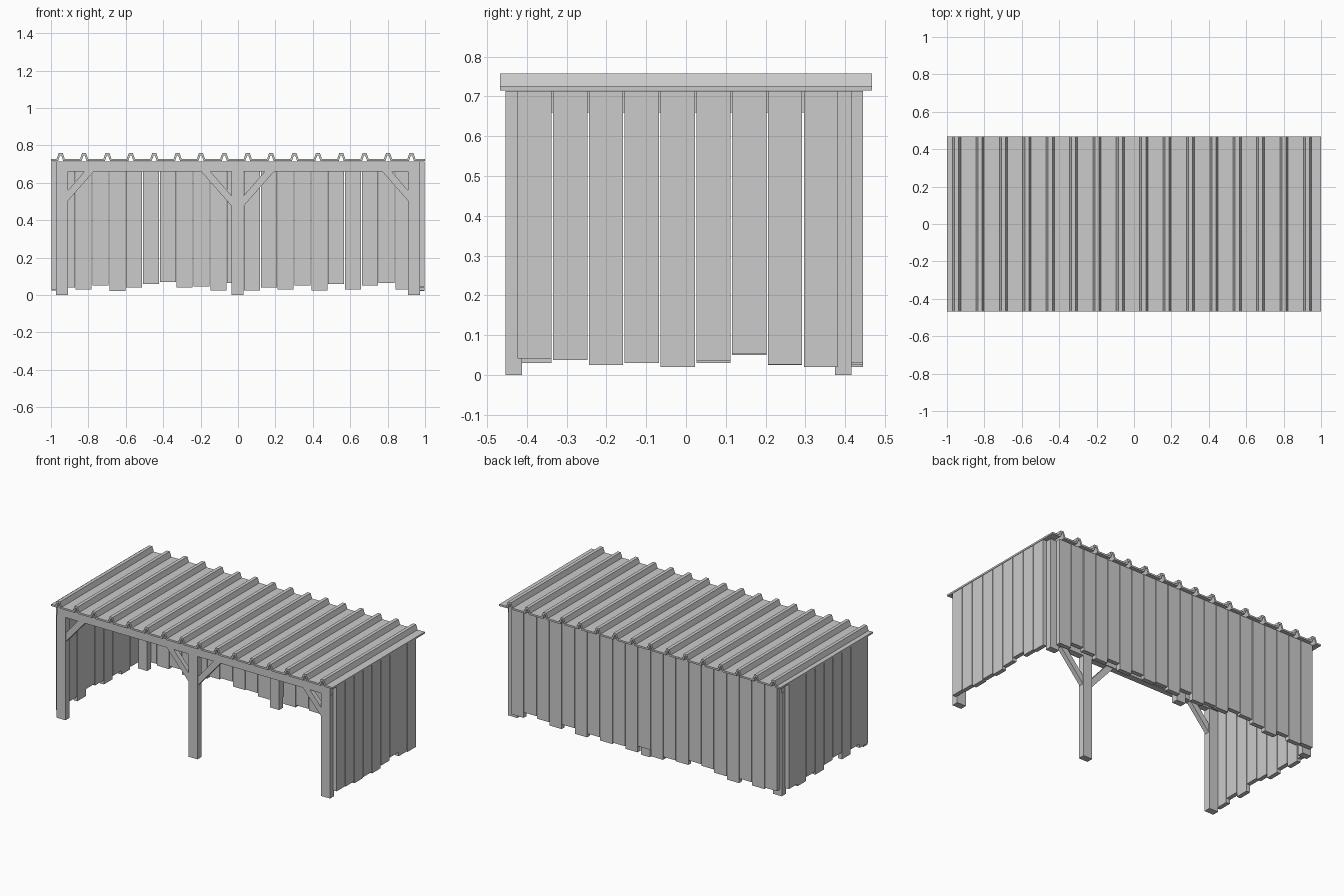
import bpy

if "Cube" in bpy.data.objects:
    bpy.data.objects.remove(bpy.data.objects["Cube"])


def mesh(name, verts, faces):
    me = bpy.data.meshes.new(name)
    me.from_pydata(verts, [], faces)
    me.update()
    ob = bpy.data.objects.new(name, me)
    bpy.context.collection.objects.link(ob)
    return ob


def prism(name, profile, y0, y1):
    """Extrude an anticlockwise x-z profile from y0 to y1."""
    n = len(profile)
    verts = [(x, y, z) for y in (y0, y1) for x, z in profile]
    faces = [tuple(range(n)), tuple(range(2 * n - 1, n - 1, -1))]
    faces += [(i, i + n, (i + 1) % n + n, (i + 1) % n) for i in range(n)]
    return mesh(name, verts, faces)


def box(name, x0, x1, y0, y1, z0, z1):
    return prism(name, [(x0, z0), (x1, z0), (x1, z1), (x0, z1)], y0, y1)


def brace(name, x, side, z, y0, y1):
    """Diagonal knee brace from a post face up to the beam."""
    run = (BEAM - z) * 0.88
    p = [(x, z), (x + side * run, BEAM),
         (x + side * (run - 0.05), BEAM), (x, z + 0.055)]
    if side < 0:
        p.reverse()
    prism(name, p, y0, y1)


BEAM, TOP = 0.66, 0.714

# Front and back timber frames: posts, beam, knee braces
for row, y0, y1 in (("front", -0.454, -0.412), ("back", 0.375, 0.416)):
    box(row + "_beam", -0.97, 0.97, y0, y1, BEAM, TOP)
    for label, x in (("left", -0.94), ("middle", -0.002), ("right", 0.94)):
        box(f"{row}_{label}_post", x - 0.032, x + 0.032, y0, y1, 0, BEAM)
        for side in (-1, 1):
            if x * side < 0.5:
                z = 0.475 if label == "middle" else 0.505
                brace(f"{row}_{label}_brace", x + side * 0.032, side, z,
                      y0 + 0.006, y1 - 0.006)

# Side beams joining the two frames
for label, s in (("left", -1), ("right", 1)):
    xs = sorted((s * 0.91, s * 0.97))
    box(label + "_side_beam", *xs, -0.412, 0.375, BEAM, TOP)

# Back wall boards with uneven bottoms
back = [.04, .03, .05, .02, .04, .06, .07, .04, .045, .025, .065,
        .025, .04, .03, .05, .025, .06, .03, .05, .065, .03]
for i, z in enumerate(back):
    x = -0.96 + i * 0.09
    box("back_board", x + 0.002, x + 0.088, 0.416, 0.445, z, TOP)

# Side wall boards with uneven bottoms
sides = {1: [.042, .038, .025, .03, .02, .035, .053, .027, .02],
         -1: [.03, .055, .025, .07, .058, .03, .05, .025, .04]}
for s, bottoms in sides.items():
    xs = sorted((s * 0.971, s * 0.998))
    for i, z in enumerate(bottoms):
        y = -0.426 + i * 0.09
        box("side_board", *xs, y + 0.002, y + 0.088, z, TOP)

# Ribbed metal roof sheet
T = 0.726
line = [(-1, T)]
for i in range(16):
    c = -0.948 + i * 0.125
    line += [(c - 0.022, T), (c - 0.011, 0.758), (c + 0.011, 0.758), (c + 0.022, T)]
line.append((1, T))
n = len(line)
roof = mesh("roof_sheet",
            [(x, y, z) for y in (-0.468, 0.468) for x, z in line],
            [(i, i + 1, i + 1 + n, i + n) for i in range(n - 1)])
mod = roof.modifiers.new("thickness", "SOLIDIFY")
mod.thickness = 0.011
mod.offset = -1
mod.use_even_offset = True
